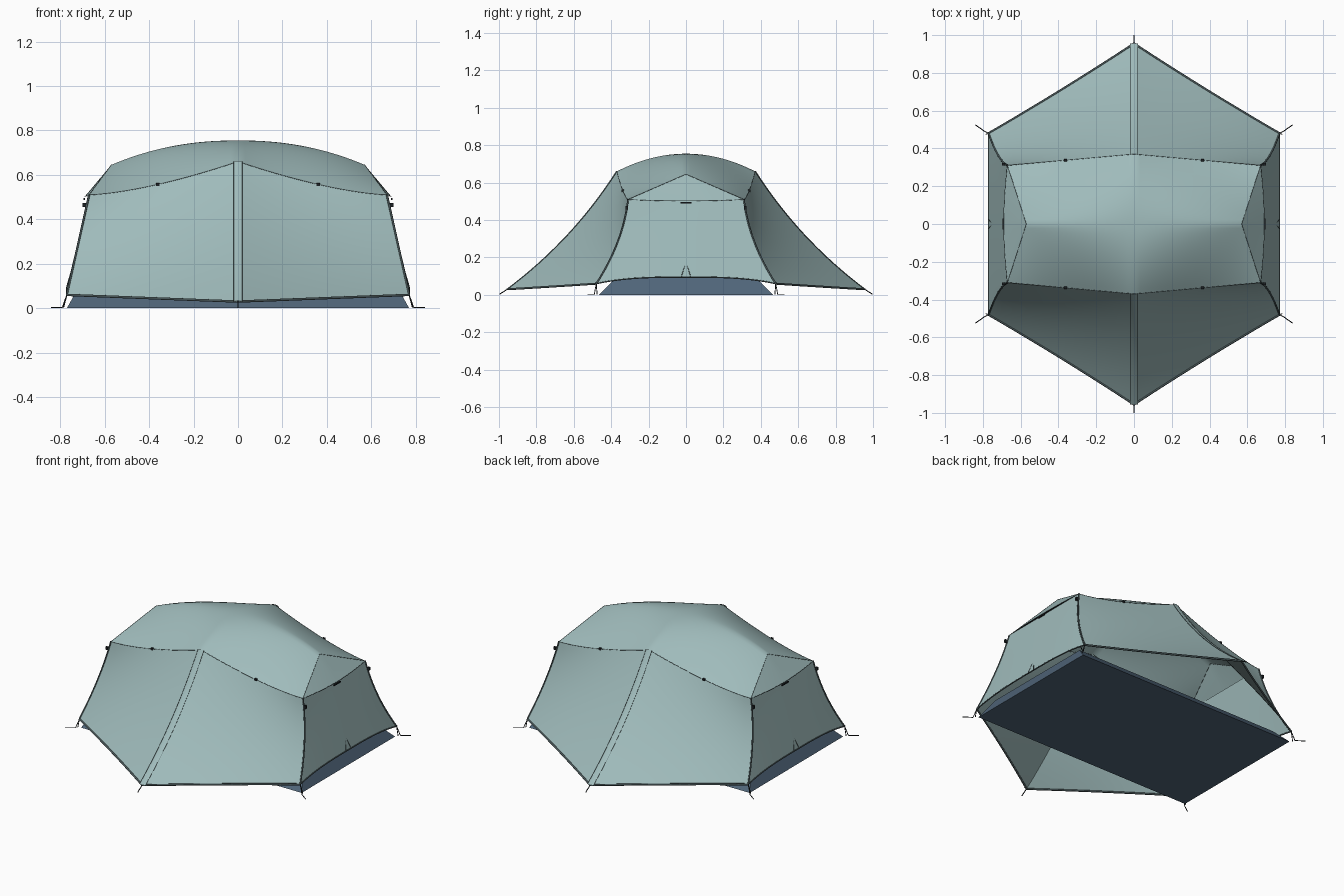
import bpy, bmesh
from mathutils import Vector

cube = bpy.data.objects.get("Cube")
if cube:
    bpy.data.objects.remove(cube, do_unlink=True)


def material(name, rgb):
    m = bpy.data.materials.new(name)
    m.use_nodes = True
    m.diffuse_color = (*rgb, 1)
    bsdf = next(n for n in m.node_tree.nodes if n.type == 'BSDF_PRINCIPLED')
    bsdf.inputs["Base Color"].default_value = (*rgb, 1)
    bsdf.inputs["Roughness"].default_value = 0.8
    return m


FABRIC = material("pale teal fabric", (0.35, 0.50, 0.50))
GROUND = material("slate blue groundsheet", (0.08, 0.13, 0.19))
TRIM = material("dark teal trim", (0.07, 0.10, 0.105))
BLACK = material("black fittings", (0.012, 0.015, 0.018))


def link(name, data, mat):
    ob = bpy.data.objects.new(name, data)
    bpy.context.collection.objects.link(ob)
    data.materials.append(mat)
    return ob


def sheet(name, f, mat, nu=16, nv=16, flip=False, merge=False):
    """Grid surface of one quarter, mirrored across both axes."""
    bm = bmesh.new()
    g = [[bm.verts.new(f(i / nu, j / nv)) for j in range(nv + 1)] for i in range(nu + 1)]
    for i in range(nu):
        for j in range(nv):
            q = [g[i][j], g[i + 1][j], g[i + 1][j + 1], g[i][j + 1]]
            bm.faces.new(q[::-1] if flip else q).smooth = True
    bmesh.ops.remove_doubles(bm, verts=bm.verts, dist=1e-5)
    me = bpy.data.meshes.new(name)
    bm.to_mesh(me)
    bm.free()
    ob = link(name, me, mat)
    mod = ob.modifiers.new("mirror", 'MIRROR')
    mod.use_axis = (True, True, False)
    mod.use_mirror_merge = merge
    return ob


def cords(name, paths, radius, mat, signs=((1, 1), (1, -1), (-1, 1), (-1, -1))):
    """Round cords along paths, repeated by x and y signs."""
    cu = bpy.data.curves.new(name, 'CURVE')
    cu.dimensions = '3D'
    cu.bevel_depth = radius
    cu.bevel_resolution = 1
    cu.use_fill_caps = True
    for sx, sy in signs:
        for path in paths:
            sp = cu.splines.new('POLY')
            sp.points.add(len(path) - 1)
            for p, c in zip(sp.points, path):
                p.co = (c[0] * sx, c[1] * sy, c[2], 1)
    return link(name, cu, mat)


# Surface rules for the quarter at +x, -y
def eave(s):
    return Vector((0.67 * s, -0.37 + 0.06 * s, 0.51 + 0.15 * (1 - s) ** 1.5))


def hem(s):
    return Vector((0.77 * s, -0.955 + 0.475 * s + 0.03 * s * (1 - s), 0.03 + 0.03 * s))


def porch(s, t):
    k = 4 * t * (1 - t)
    return eave(s).lerp(hem(s), t) + Vector((0, 0.03 * k, -0.025 * k * (1 - s)))


def roof(u, v):
    e = eave(u)
    ridge = 0.755 - 0.11 * u ** 2.2
    z = ridge + (e.z - ridge) * v ** (2 - u)
    return Vector((u * (0.57 + 0.10 * v), e.y * v, z))


def end_wall(t, w):
    p = porch(1, t)
    return Vector((p.x, p.y * (1 - w), p.z + 0.035 * t * (1 - (1 - w) ** 3)))


def gable_edge(v):
    return Vector((0.67 + 0.02 * (1 - v * v), -0.31 * v, 0.51 - 0.008 * (1 - v * v)))


def gable(v, t):
    return roof(1, v).lerp(gable_edge(v), t)


def vent(v, t):
    return gable_edge(v).lerp(end_wall(0, 1 - v), t)


def zip_flap(s, t):
    p = porch(0, t)
    return p + Vector((0.02 * s, -0.003 + 0.004 * s, 0.003 - 0.002 * s))


# Flysheet
sheet("roof", roof, FABRIC, 20, 14, flip=True, merge=True)
sheet("porch_panels", porch, FABRIC, 16, 18, flip=True)
sheet("end_walls", end_wall, FABRIC, 14, 14, merge=True)
sheet("gable_panels", gable, FABRIC, 12, 4, flip=True, merge=True)
sheet("gable_vents", vent, BLACK, 12, 1, flip=True, merge=True)
sheet("zip_flaps", zip_flap, FABRIC, 1, 18, flip=True, merge=True)

# Groundsheet tub
bm = bmesh.new()
rings = []
for x, y, z in ((0.77, 0.465, 0), (0.72, 0.375, 0.09)):
    rings.append([bm.verts.new((x * a, y * b, z)) for a, b in ((1, 1), (-1, 1), (-1, -1), (1, -1))])
bm.faces.new(rings[0])
bm.faces.new(rings[1])
for i in range(4):
    j = (i + 1) % 4
    bm.faces.new((rings[0][i], rings[0][j], rings[1][j], rings[1][i]))
bmesh.ops.recalc_face_normals(bm, faces=bm.faces)
tub = bpy.data.meshes.new("groundsheet")
bm.to_mesh(tub)
bm.free()
link("groundsheet", tub, GROUND)

# Hem tape, corner tape and seams
steps = [i / 16 for i in range(17)]
cords("porch_hem", [[hem(s) for s in steps]], 0.006, TRIM)
cords("end_hem", [[end_wall(1, w) for w in steps]], 0.004, TRIM)
cords("corner_tape", [[porch(1, t) for t in steps]], 0.005, TRIM)
cords("zip_seams", [[zip_flap(1, t) for t in steps]], 0.0012, TRIM)
cords("eave_seams", [[eave(s) for s in steps], [gable_edge(s) for s in steps],
                     [roof(1, s) for s in steps]], 0.0012, TRIM)

# Guy lines and pegs
corner, tip = hem(1), hem(0)
foot = Vector((0.79, -0.49, 0.003))
cords("corner_guys", [[corner, foot], [corner, Vector((0.785, -0.475, 0.003))],
                      [foot, Vector((0.84, -0.525, 0.003))]], 0.0025, BLACK)
cords("porch_guys", [[tip, Vector((0, -0.998, 0.003))]], 0.003, BLACK, ((1, 1), (1, -1)))

# Hem pull loops on the end walls
cords("end_loops", [[Vector((0.748, 0, 0.175)), Vector((0.77, -0.024, 0.1))]], 0.002, TRIM)

# Small fittings: buckles at the corners, toggles on the eaves and end seams
spots = [porch(1, 0.1) + Vector((0.012, 0, 0)), eave(0.54), Vector((0.692, 0, 0.492))]
for name, p, size in zip(("corner_buckle", "eave_toggle", "end_toggle"), spots,
                         ((0.016, 0.012, 0.018), (0.016, 0.012, 0.012), (0.008, 0.06, 0.008))):
    for sx in (1, -1):
        for sy in ((1, -1) if p.y else (1,)):
            bm = bmesh.new()
            bmesh.ops.create_cube(bm, size=1)
            bmesh.ops.scale(bm, vec=size, verts=bm.verts)
            me = bpy.data.meshes.new(name)
            bm.to_mesh(me)
            bm.free()
            link(name, me, BLACK).location = (p.x * sx, p.y * sy, p.z)
